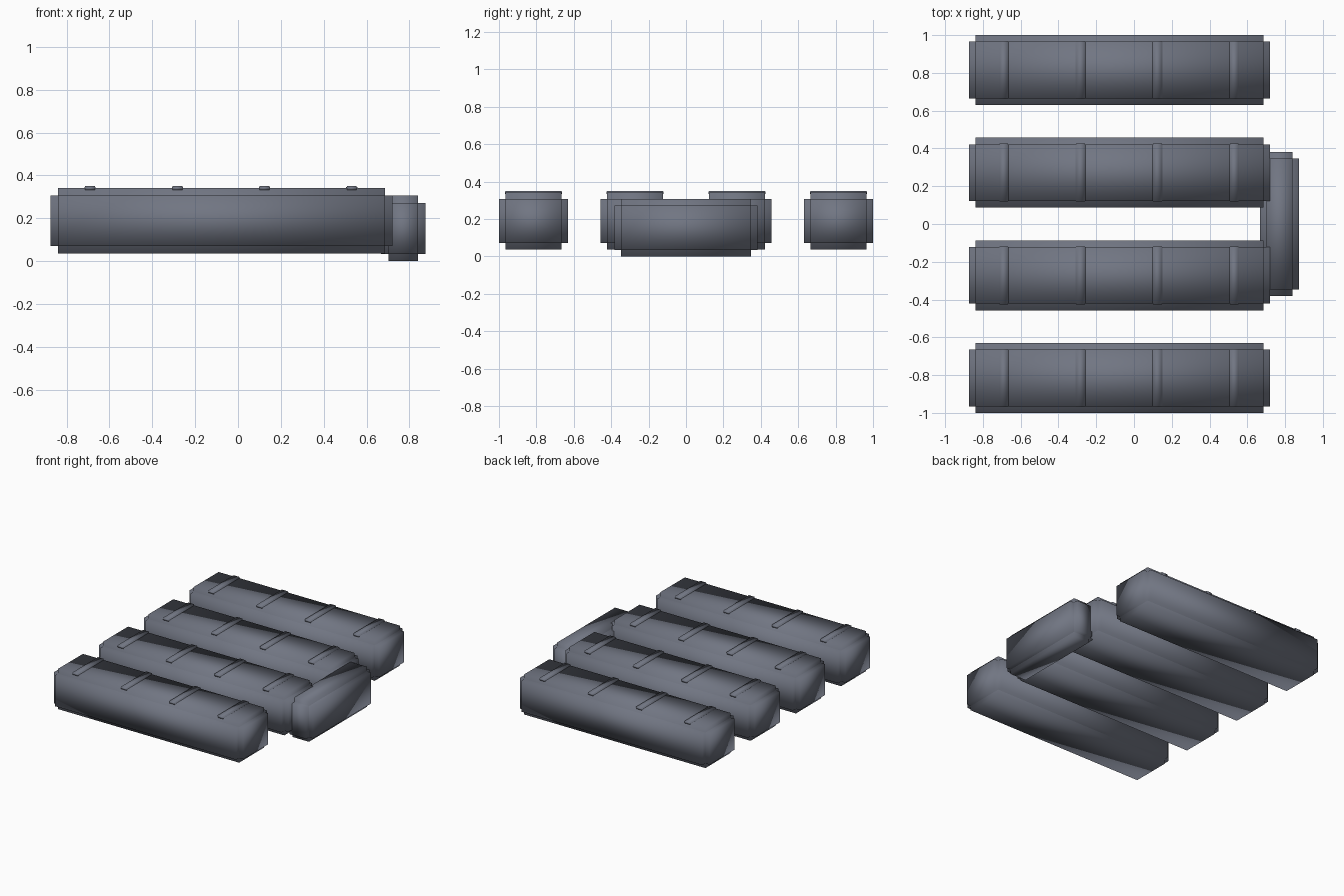
import bpy, bmesh
from mathutils import Matrix, Vector

if "Cube" in bpy.data.objects:
    bpy.data.objects.remove(bpy.data.objects["Cube"])

# Dark blue-grey finish shared by all parts
grey = bpy.data.materials.new("dark_grey")
grey.diffuse_color = (0.165, 0.18, 0.225, 1)
grey.use_nodes = True
grey.node_tree.nodes["Principled BSDF"].inputs["Base Color"].default_value = grey.diffuse_color


def stepped_block(name, lo, hi, step):
    """Block with stepped edges: three crossing boxes, each full length on one axis."""
    lo, hi = Vector(lo), Vector(hi)
    centre, size = (lo + hi) / 2, hi - lo
    bm = bmesh.new()
    for axis in range(3):
        dims = [size[i] - (0 if i == axis else 2 * step) for i in range(3)]
        bmesh.ops.create_cube(bm, size=1, matrix=Matrix.Translation(centre) @ Matrix.Diagonal((*dims, 1)))
    for face in bm.faces:
        face.smooth = True      # soft, pillow-like shading
    mesh = bpy.data.meshes.new(name)
    bm.to_mesh(mesh)
    bm.free()
    mesh.materials.append(grey)
    obj = bpy.data.objects.new(name, mesh)
    bpy.context.collection.objects.link(obj)
    return obj


# Four long bars, each with four thin ribs across the top
for n, y in enumerate((-0.815, -0.272, 0.272, 0.815), 1):
    stepped_block(f"bar_{n}", (-0.874, y - 0.185, 0.036), (0.72, y + 0.185, 0.341), 0.035)
    for k in range(4):
        x = -0.69 + 0.407 * k
        stepped_block(f"bar_{n}_rib_{k + 1}", (x - 0.026, y - 0.153, 0.33), (x + 0.026, y + 0.153, 0.35), 0.003)

# Connecting block across the ends of the two middle bars
stepped_block("end_connector", (0.668, -0.381, 0), (0.874, 0.381, 0.306), 0.034)
